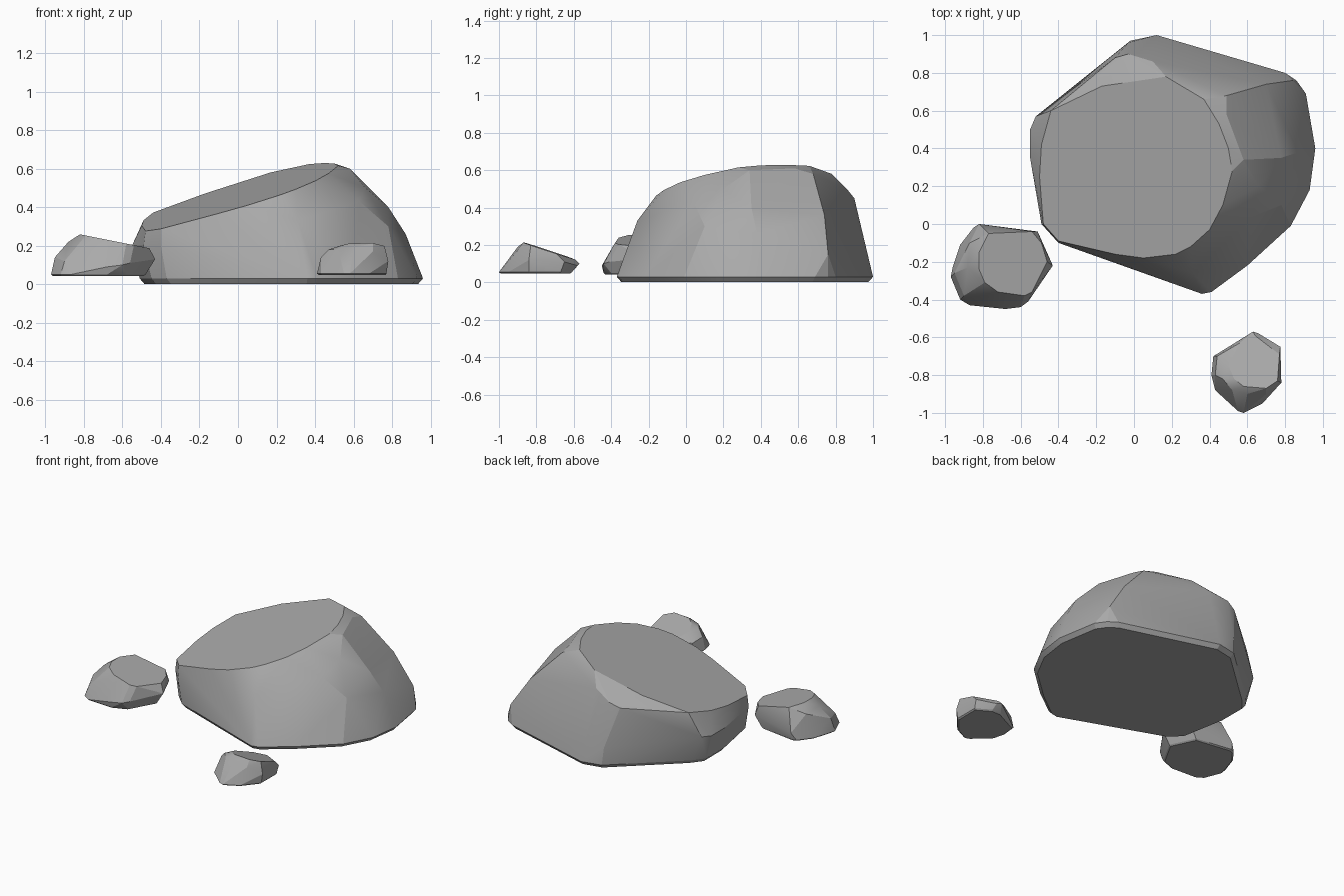
import bpy, bmesh, math
from mathutils import Vector

cube = bpy.data.objects.get("Cube")
if cube:
    bpy.data.objects.remove(cube, do_unlink=True)

stone = bpy.data.materials.new("stone_grey")
stone.use_nodes = True
grey = (.40, .40, .40, 1)
stone.diffuse_color = grey
stone.node_tree.nodes["Principled BSDF"].inputs["Base Color"].default_value = grey


def on_plane(outline, height, slope_x, slope_y):
    """Lift a flat outline onto a tilted plane."""
    return [Vector((x, y, height + slope_x * x + slope_y * y)) for x, y in outline]


def shrink(points, amount, drop):
    """Pull a ring towards its middle and lower it, for the worn lower edge."""
    middle = sum(points, Vector()) / len(points)
    ring = []
    for point in points:
        inward = (middle - point).normalized() * amount
        ring.append(point + inward - Vector((0, 0, drop)))
    return ring


def make_rock(name, foot, shoulder, crown, worn_edge):
    """Wrap a foot ring, loose shoulder corners and a cut crown in one hull."""
    bm = bmesh.new()
    points = foot + shrink(foot, *worn_edge) + crown + [Vector(p) for p in shoulder]
    for point in points:
        bm.verts.new(point)
    hull = bmesh.ops.convex_hull(bm, input=bm.verts)
    unused = [v for v in bm.verts if not v.link_faces]
    bmesh.ops.delete(bm, geom=unused, context="VERTS")
    bmesh.ops.dissolve_limit(bm, angle_limit=math.radians(3),
                             verts=bm.verts, edges=bm.edges)
    bmesh.ops.recalc_face_normals(bm, faces=bm.faces)
    mesh = bpy.data.meshes.new(name)
    bm.to_mesh(mesh)
    bm.free()
    mesh.materials.append(stone)
    rock = bpy.data.objects.new(name, mesh)
    bpy.context.collection.objects.link(rock)
    bpy.ops.object.select_all(action="DESELECT")
    rock.select_set(True)
    bpy.context.view_layer.objects.active = rock
    bpy.ops.object.shade_smooth_by_angle(angle=math.radians(18))
    return rock


# Large boulder with a broad sloping top
boulder_foot = on_plane(
    [(.12, 1), (.8, .8), (.86, .76), (.91, .69), (.96, .4), (.93, .18),
     (.83, -.01), (.6, -.22), (.41, -.36), (.36, -.37), (.3, -.34),
     (-.1, -.17), (-.37, -.1), (-.45, -.02), (-.51, .3), (-.51, .5),
     (-.45, .58), (-.02, .97)], .03, 0, 0)
boulder_crown = on_plane(
    [(-.44, .6), (-.17, .73), (.17, .78), (.37, .66), (.45, .53), (.5, .4),
     (.52, .28), (.47, .1), (.4, -.03), (.3, -.12), (.22, -.16), (.05, -.18),
     (-.1, -.16), (-.4, -.09), (-.48, 0), (-.5, .25), (-.49, .42)], .42, .3, .14)
boulder_shoulder = [
    # left flank
    (-.55, .35, .2), (-.55, .5, .2), (-.52, .57, .21), (-.49, 0, .2), (-.4, -.1, .2),
    # back
    (-.1, .88, .42), (-.03, .9, .45), (.1, .86, .5), (-.03, .96, .15),
    (.49, .68, .58), (.7, .74, .36), (.84, .76, .15),
    # right flank
    (.49, .58, .61), (.58, .34, .6), (.66, .2, .5), (.78, .35, .4), (.87, .38, .26),
    (.78, .1, .3), (.63, .04, .43),
    # front
    (.36, -.33, .14), (.31, -.26, .33), (.27, -.21, .39)]
make_rock("large_boulder", boulder_foot, boulder_shoulder, boulder_crown, (.025, .028))

# Small rock beside the boulder, leaning outwards
side_foot = on_plane(
    [(-.82, -.01), (-.56, -.05), (-.48, -.22), (-.58, -.4), (-.68, -.44),
     (-.87, -.43), (-.92, -.4), (-.97, -.28), (-.96, -.23), (-.92, -.11),
     (-.85, -.02)], .05, 0, 0)
side_crown = on_plane(
    [(-.77, -.05), (-.82, -.15), (-.82, -.24), (-.79, -.31), (-.72, -.36),
     (-.58, -.38), (-.54, -.36), (-.46, -.2), (-.49, -.1), (-.54, -.04)], .095, -.2, 0)
side_shoulder = [
    (-.95, -.26, .14), (-.88, -.23, .22), (-.87, -.1, .21), (-.84, -.33, .2),
    (-.9, -.38, .12), (-.68, -.45, .09), (-.6, -.44, .1), (-.56, -.41, .11),
    (-.43, -.22, .13), (-.51, -.04, .13), (-.82, 0, .1)]
make_rock("side_rock", side_foot, side_shoulder, side_crown, (.01, .008))

# Smallest rock in front, with its top falling away to the back
front_foot = on_plane(
    [(.6, -.61), (.67, -.61), (.77, -.67), (.77, -.84), (.68, -.95), (.58, -1),
     (.55, -.99), (.43, -.88), (.41, -.8), (.42, -.7)], .055, 0, 0)
front_crown = on_plane(
    [(.5, -.75), (.53, -.82), (.58, -.86), (.7, -.87), (.76, -.83), (.77, -.69),
     (.64, -.59), (.56, -.63)], -.06, -.02, -.33)
front_shoulder = [
    (.43, -.8, .14), (.47, -.82, .18), (.44, -.7, .13), (.52, -.88, .18),
    (.6, -.9, .19), (.7, -.9, .17), (.78, -.84, .12), (.775, -.65, .11),
    (.63, -.57, .1), (.66, -.58, .09)]
make_rock("front_rock", front_foot, front_shoulder, front_crown, (.01, .008))
